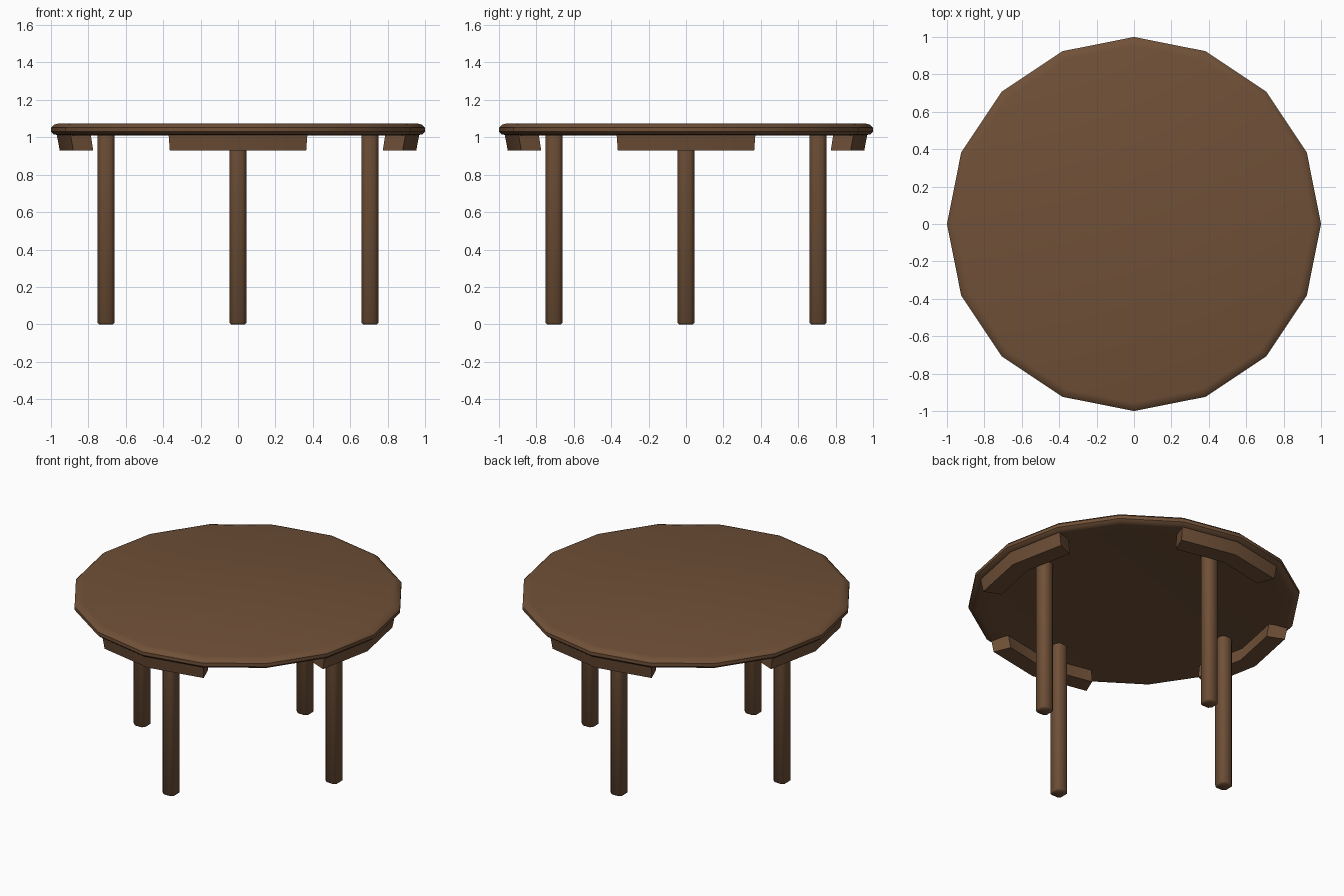
import bpy, bmesh
from math import sin, cos, pi, radians

old = bpy.data.objects.get("Cube")
if old:
    bpy.data.objects.remove(old, do_unlink=True)

wood = bpy.data.materials.new("brown_wood")
wood.use_nodes = True
brown = (0.162, 0.081, 0.039, 1)
wood.diffuse_color = brown
shader = wood.node_tree.nodes["Principled BSDF"]
shader.inputs["Base Color"].default_value = brown
shader.inputs["Roughness"].default_value = 0.8

SIDES = 16
LEG_R, LEG_W, UNDER = 0.705, 0.09, 1.01


def finish(bm, name, smooth=None):
    """Turn a bmesh into a named wooden object."""
    bmesh.ops.recalc_face_normals(bm, faces=bm.faces)
    mesh = bpy.data.meshes.new(name)
    bm.to_mesh(mesh)
    bm.free()
    mesh.materials.append(wood)
    obj = bpy.data.objects.new(name, mesh)
    bpy.context.collection.objects.link(obj)
    if smooth:
        bpy.ops.object.select_all(action='DESELECT')
        obj.select_set(True)
        bpy.context.view_layer.objects.active = obj
        bpy.ops.object.shade_smooth_by_angle(angle=radians(smooth))
    return obj


def sweep(bm, profile, angles, closed):
    """Join rings of (radius, z) points placed at each angle."""
    rows = [[bm.verts.new((r * cos(a), r * sin(a), z)) for r, z in profile]
            for a in angles]
    return rows


# Round top with a rolled edge and slightly hollow underside
bm = bmesh.new()
rim = [(0.955, 1.075), (0.985, 1.067), (1.0, 1.052), (1.0, 1.03),
       (0.985, 1.016), (0.955, UNDER), (0.88, 1.02)]
rows = sweep(bm, rim, [2 * pi * i / SIDES for i in range(SIDES)], True)
for i, row in enumerate(rows):
    nxt = rows[(i + 1) % SIDES]
    for j in range(len(rim) - 1):
        bm.faces.new((row[j], nxt[j], nxt[j + 1], row[j + 1]))
bm.faces.new([row[0] for row in rows])
bm.faces.new([row[-1] for row in reversed(rows)])
finish(bm, "table_top", 35)

# One leaning apron segment and one chamfered leg per side
section = [(0.97, 1.018), (0.953, 0.93), (0.838, 0.93), (0.853, 1.018)]
for k, side in enumerate(("left", "back", "right", "front")):
    turn = k * pi / 2

    bm = bmesh.new()
    rows = sweep(bm, section, [turn + s * 2 * pi / SIDES for s in (-1, 0, 1)], False)
    for row, nxt in zip(rows, rows[1:]):
        for j in range(4):
            m = (j + 1) % 4
            bm.faces.new((row[j], nxt[j], nxt[m], row[m]))
    bm.faces.new(rows[0])
    bm.faces.new(rows[-1])
    finish(bm, side + "_apron", 30)

    bm = bmesh.new()
    bmesh.ops.create_cube(bm, size=1)
    height = UNDER + 0.015
    for v in bm.verts:
        v.co = (v.co.x * LEG_W + LEG_R * cos(turn),
                v.co.y * LEG_W + LEG_R * sin(turn),
                (v.co.z + 0.5) * height)
    edges = [e for e in bm.edges if e.verts[0].co.z != e.verts[1].co.z]
    bmesh.ops.bevel(bm, geom=edges, offset=0.02, segments=1, affect='EDGES')
    foot = [e for e in bm.edges if all(v.co.z < 0.001 for v in e.verts)]
    bmesh.ops.bevel(bm, geom=foot, offset=0.008, segments=1, affect='EDGES')
    finish(bm, side + "_leg", 50)
